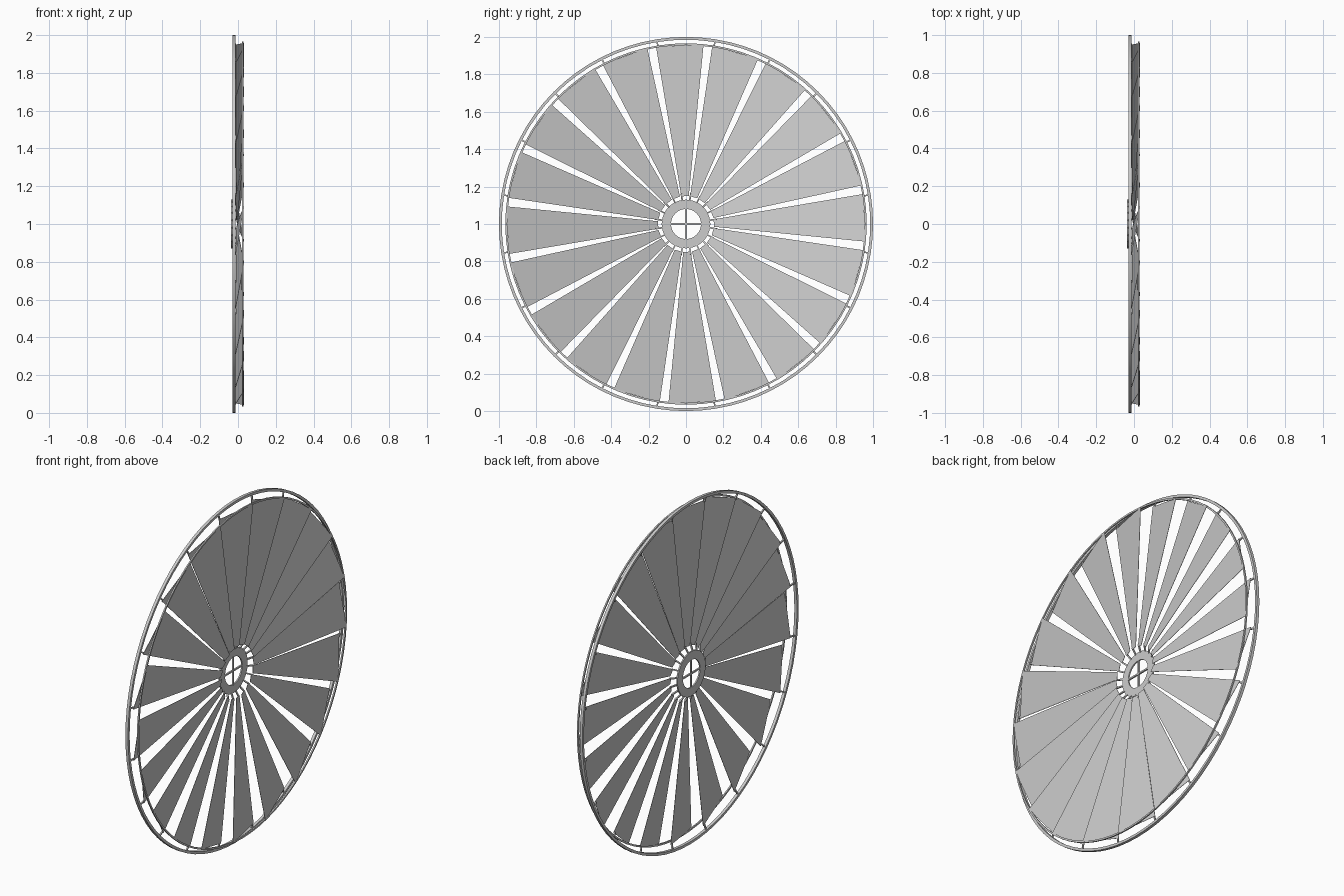
import bpy, math
from mathutils import Vector

if "Cube" in bpy.data.objects:
    bpy.data.objects.remove(bpy.data.objects["Cube"])

N = 20
CZ = 1.0
STEP = 2 * math.pi / N


def pt(r, deg, x):
    # angle measured clockwise from the top, seen from +x
    a = math.radians(deg)
    return Vector((x, r * math.sin(a), CZ + r * math.cos(a)))


def mesh_object(name, verts, faces):
    me = bpy.data.meshes.new(name)
    me.from_pydata([tuple(v) for v in verts], [], faces)
    me.update()
    ob = bpy.data.objects.new(name, me)
    bpy.context.collection.objects.link(ob)
    return ob


def ring(name, r0, r1, x0, x1, seg=80):
    # flat ring with a rectangular section
    prof = [(r0, x0), (r1, x0), (r1, x1), (r0, x1)]
    verts = [pt(r, 360 * i / seg, x) for i in range(seg) for r, x in prof]
    faces = []
    for i in range(seg):
        j = (i + 1) % seg
        for k in range(4):
            m = (k + 1) % 4
            faces.append((i * 4 + k, i * 4 + m, j * 4 + m, j * 4 + k))
    ob = mesh_object(name, verts, faces)
    bpy.ops.object.select_all(action='DESELECT')
    ob.select_set(True)
    bpy.context.view_layer.objects.active = ob
    bpy.ops.object.shade_smooth_by_angle(angle=math.radians(30))
    return ob


BOX = [(0, 1, 2, 3), (7, 6, 5, 4), (0, 4, 5, 1), (1, 5, 6, 2), (2, 6, 7, 3), (3, 7, 4, 0)]


def bar(name, a, b, w):
    # square bar between two points
    d = (b - a).normalized()
    side = d.cross(Vector((1, 0, 0))).normalized()
    up = side.cross(d)
    offs = [(side * s + up * u) * w / 2 for s, u in ((-1, -1), (1, -1), (1, 1), (-1, 1))]
    return mesh_object(name, [a + o for o in offs] + [b + o for o in offs], BOX)


# Rims and hub
ring("outer_rim", 0.985, 1.0, -0.029, -0.012)
ring("inner_rim", 0.956, 0.966, 0.022, 0.030)
ring("hub_plate", 0.08, 0.13, -0.036, -0.028, 48)
for i in range(2):
    bar("hub_cross", pt(0.085, 90 * i, -0.032), pt(0.085, 90 * i + 180, -0.032), 0.009)

# Pitched blades with the struts along their back edges
R0, R1, T = 0.15, 0.963, 0.002
for i in range(N):
    a = 9 + 18 * i
    lo, hi = a - 0.6, a + 14.6
    quad = [pt(R0, lo, -0.010), pt(R0, hi, -0.002), pt(R1, hi, 0.031), pt(R1, lo, -0.013)]
    off = Vector((T, 0, 0))
    mesh_object("blade", quad + [v + off for v in quad], BOX)
    bar("rim_strut", pt(0.955, a, -0.014), pt(0.988, a, -0.020), 0.008)
    bar("hub_strut", pt(0.125, a, -0.029), pt(0.165, a, -0.010), 0.008)
